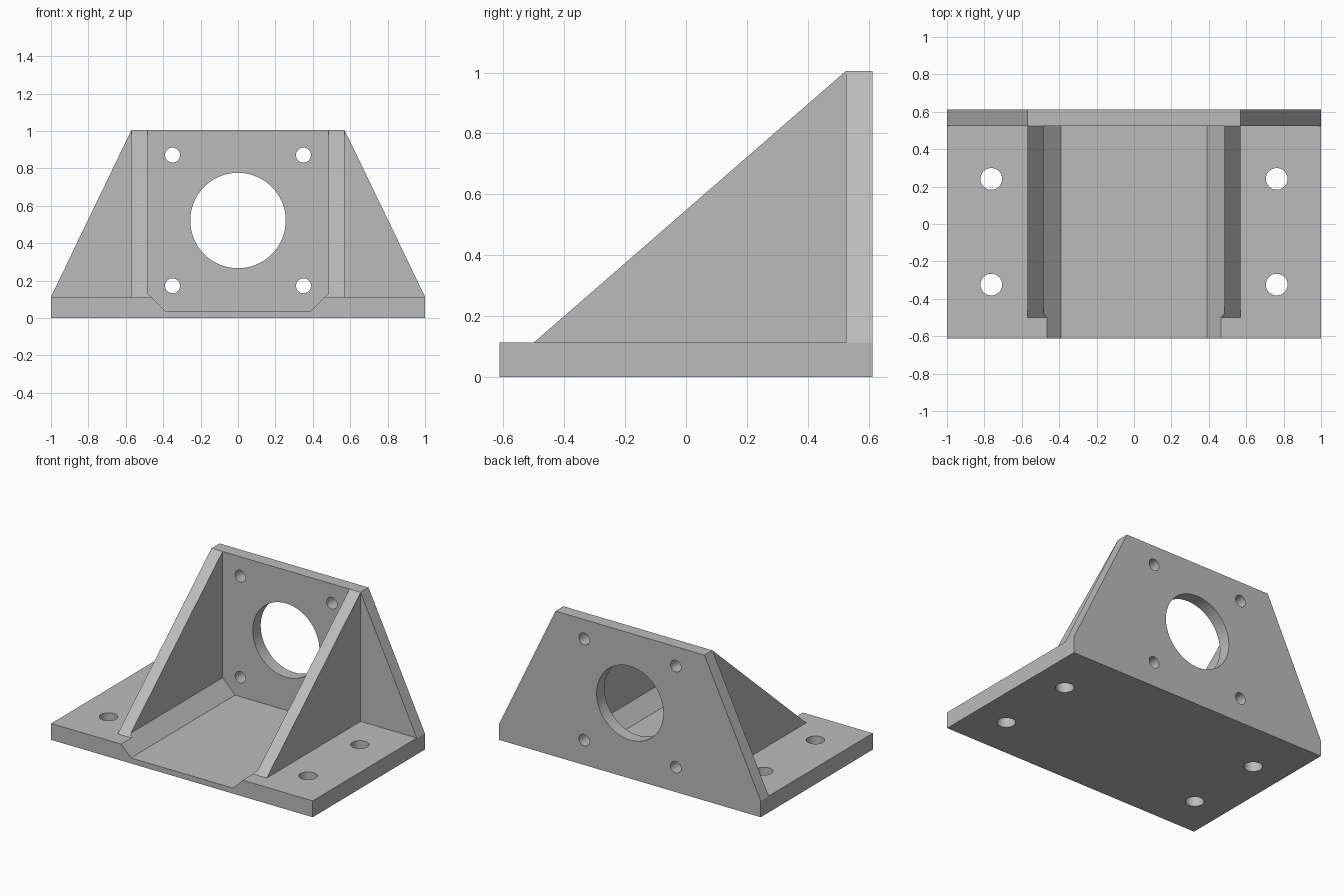
import bpy, bmesh
from math import radians
from mathutils import Vector

cube = bpy.data.objects.get("Cube")
if cube:
    bpy.data.objects.remove(cube, do_unlink=True)

grey = bpy.data.materials.new("light_grey")
grey.use_nodes = True
grey.diffuse_color = (0.5, 0.5, 0.5, 1)
grey.node_tree.nodes["Principled BSDF"].inputs["Base Color"].default_value = (0.5, 0.5, 0.5, 1)


def prism(name, points, axis, start, end):
    """Extrude a closed profile along x or y; points are (other axis, z)."""
    bm = bmesh.new()
    place = (lambda p: (start, p[0], p[1])) if axis == "x" else (lambda p: (p[0], start, p[1]))
    face = bm.faces.new([bm.verts.new(place(p)) for p in points])
    moved = bmesh.ops.extrude_face_region(bm, geom=[face])["geom"]
    step = Vector((end - start, 0, 0) if axis == "x" else (0, end - start, 0))
    bmesh.ops.translate(bm, vec=step, verts=[v for v in moved if isinstance(v, bmesh.types.BMVert)])
    bmesh.ops.recalc_face_normals(bm, faces=bm.faces)
    mesh = bpy.data.meshes.new(name)
    bm.to_mesh(mesh)
    bm.free()
    mesh.materials.append(grey)
    obj = bpy.data.objects.new(name, mesh)
    bpy.context.collection.objects.link(obj)
    return obj


def drill(location, radius, depth, sides, along_y=False):
    bpy.ops.mesh.primitive_cylinder_add(vertices=sides, radius=radius, depth=depth, location=location,
                                        rotation=(radians(90) if along_y else 0, 0, 0))
    obj = bpy.context.object
    obj.data.materials.append(grey)
    return obj


def combine(body, other, operation):
    """Apply a boolean and discard the helper."""
    other.hide_render = True
    mod = body.modifiers.new(operation.lower(), "BOOLEAN")
    mod.operation, mod.solver, mod.object = operation, "EXACT", other
    bpy.context.view_layer.objects.active = body
    bpy.ops.object.modifier_apply(modifier=mod.name)
    bpy.data.objects.remove(other, do_unlink=True)


WIDTH, FRONT, BACK, WALL = 1.0, -0.612, 0.612, 0.525
BASE_TOP, TOP = 0.113, 1.005

# Base slab
bracket = prism("motor_bracket", [(-WIDTH, 0), (WIDTH, 0), (WIDTH, BASE_TOP), (-WIDTH, BASE_TOP)],
                "y", FRONT, WALL)

# Triangular side ribs
rib_profile = [(-0.5, 0.08), (0.57, 0.08), (0.57, TOP), (WALL, TOP), (-0.5, BASE_TOP)]
for side in (-1, 1):
    combine(bracket, prism("rib", rib_profile, "x", side * 0.44, side * 0.57), "UNION")

# Chamfered channel between the ribs
half = [(0.39, 0.038), (0.485, 0.133), (0.485, 1.2)]
channel = half + [(-x, z) for x, z in reversed(half)]
combine(bracket, prism("channel_cutter", channel, "y", -1, 0.8), "DIFFERENCE")

# Tapered upright plate
half = [(WIDTH, 0), (WIDTH, BASE_TOP), (0.57, TOP)]
plate = half + [(-x, z) for x, z in reversed(half)]
combine(bracket, prism("upright_plate", plate, "y", WALL, BACK), "UNION")

# Central bore and mounting holes
combine(bracket, drill((0, 0.57, 0.521), 0.255, 0.3, 96, True), "DIFFERENCE")
for side in (-1, 1):
    for z in (0.172, 0.871):
        combine(bracket, drill((side * 0.35, 0.57, z), 0.04, 0.3, 40, True), "DIFFERENCE")
    for y in (-0.324, 0.241):
        combine(bracket, drill((side * 0.763, y, 0.05), 0.058, 0.4, 40), "DIFFERENCE")

# Smooth bores with crisp edges
bpy.ops.object.select_all(action="DESELECT")
bracket.select_set(True)
bpy.context.view_layer.objects.active = bracket
bpy.ops.object.shade_smooth_by_angle(angle=radians(25))
